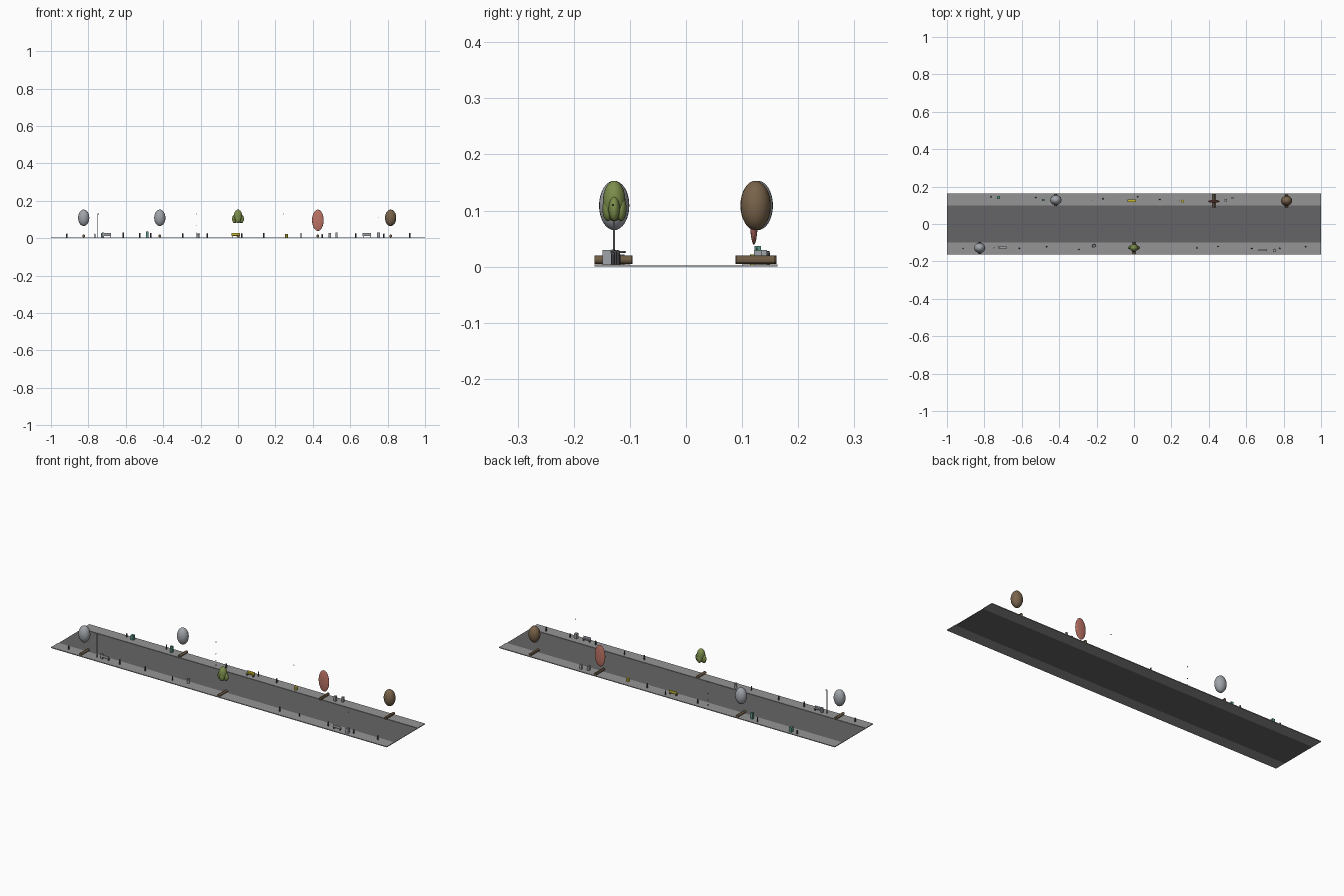
import bpy, math

if "Cube" in bpy.data.objects:
    bpy.data.objects.remove(bpy.data.objects["Cube"])

def mat(name, c):
    m = bpy.data.materials.new(name)
    m.diffuse_color = (*c, 1)
    m.use_nodes = True
    m.node_tree.nodes["Principled BSDF"].inputs["Base Color"].default_value = m.diffuse_color
    return m

ROAD = mat("asphalt", (.13, .13, .135))
WALK = mat("pavement", (.3, .3, .3))
BARK = mat("bark", (.16, .11, .06))
LEAF = mat("leaf", (.2, .27, .07))
PINK = mat("pink_leaf", (.5, .17, .13))
BROWN = mat("brown_leaf", (.19, .125, .07))
YELLOW = mat("yellow", (.6, .5, .03))
TEAL = mat("teal", (.1, .3, .25))
DARK = mat("dark_metal", (.08, .08, .09))
STEEL = mat("steel", (.35, .37, .4))

def finish(name, m):
    o = bpy.context.object
    o.name = name
    if m:
        o.data.materials.append(m)
    return o

def box(name, x, y, z0, sx, sy, sz, m=None):
    bpy.ops.mesh.primitive_cube_add(size=1, location=(x, y, z0 + sz / 2))
    o = finish(name, m)
    o.scale = (sx, sy, sz)
    return o

def cyl(name, x, y, z0, r, h, m=None, n=12):
    bpy.ops.mesh.primitive_cylinder_add(vertices=n, radius=r, depth=h, location=(x, y, z0 + h / 2))
    o = finish(name, m)
    bpy.ops.object.shade_smooth_by_angle()
    return o

def ball(name, x, y, z, r, m=None):
    bpy.ops.mesh.primitive_uv_sphere_add(segments=24, ring_count=16, radius=1, location=(x, y, z))
    o = finish(name, m)
    o.scale = r
    bpy.ops.object.shade_smooth()
    return o

# road and pavements
box("road", 0, 0, 0, 2, .2, .002, ROAD)
for s in (-1, 1):
    box("pavement", 0, s * .1315, 0, 2, .063, .004, WALK)

# lying trunks with floating crowns
def trunk(x, y, length=.066):
    o = cyl("trunk", x, y, .012 - length / 2, .0075, length, BARK)
    o.rotation_euler.x = math.pi / 2

for x, y, m in ((-.825, -.128, STEEL), (-.418, .128, STEEL), (.816, .124, BROWN)):
    trunk(x, y, .07 if x > 0 else .066)
    ball("crown", x, y, .109, (.03, .027, .044), m)
trunk(.427, .124, .072)
ball("flat_crown", .427, .121, .096, (.031, .0075, .057), PINK)
trunk(0, -.13)
ball("green_crown", 0, -.128, .117, (.022, .02, .036), LEAF)
for dx, dy in ((-.017, .002), (.017, 0), (.002, .012), (0, -.011)):
    ball("crown_lobe", dx, -.128 + dy, .103, (.015, .01, .022), LEAF)

# street lamps
cyl("lamp_post", -.75, -.128, .004, .0018, .126, STEEL)
box("lamp_arm", -.747, -.128, .128, .008, .003, .003, STEEL)
for x, y, zs in ((-.22, .126, (.004, .03, .065, .128)), (.245, .126, (.128,)), (.75, -.13, (.108,))):
    for z in zs:
        box("lamp_fitting", x, y, z, .003, .003, .004, DARK)

# benches
def bench(x, y, m):
    box("bench_seat", x, y, .013, .044, .011, .003, m)
    box("bench_back", x, y + math.copysign(.005, y), .016, .044, .002, .011, m)
    for s in (-1, 1):
        box("bench_leg", x + s * .018, y, .004, .003, .01, .009, DARK)

bench(-.7, -.126, STEEL)
bench(-.012, .124, YELLOW)
bench(.688, -.138, STEEL)

# bins and cabinets
for x, y, w, h, m in ((-.725, .141, .016, .024, TEAL), (-.485, .128, .012, .033, TEAL),
                      (.49, .128, .013, .025, STEEL), (.527, .139, .011, .026, STEEL),
                      (.752, -.141, .015, .026, STEEL), (-.722, -.125, .01, .026, STEEL)):
    box("cabinet", x, y, .004, w, w, h, m)
cyl("litter_bin", .26, .122, .004, .008, .018, YELLOW)
bpy.ops.mesh.primitive_torus_add(major_radius=.008, minor_radius=.002, major_segments=16,
                                 minor_segments=6, location=(-.214, -.117, .026))
finish("bin_rim", STEEL)
cyl("ring_bin", -.214, -.117, .004, .007, .018, STEEL)

# bollards and hydrants
for x, y, h in ((-.765, .146, .017), (-.525, .142, .022), (-.165, .135, .02), (.02, .146, .02),
                (.138, .131, .022), (-.915, -.131, .018), (-.613, -.13, .024), (-.467, -.121, .022),
                (-.295, -.136, .02), (.337, -.127, .022), (.45, -.12, .015), (.63, -.131, .02),
                (.78, -.13, .018), (.918, -.121, .021)):
    cyl("bollard", x, y, .004, .0035, h, DARK, 8)
    ball("bollard_cap", x, y, .004 + h, (.0035, .0035, .003), DARK)
